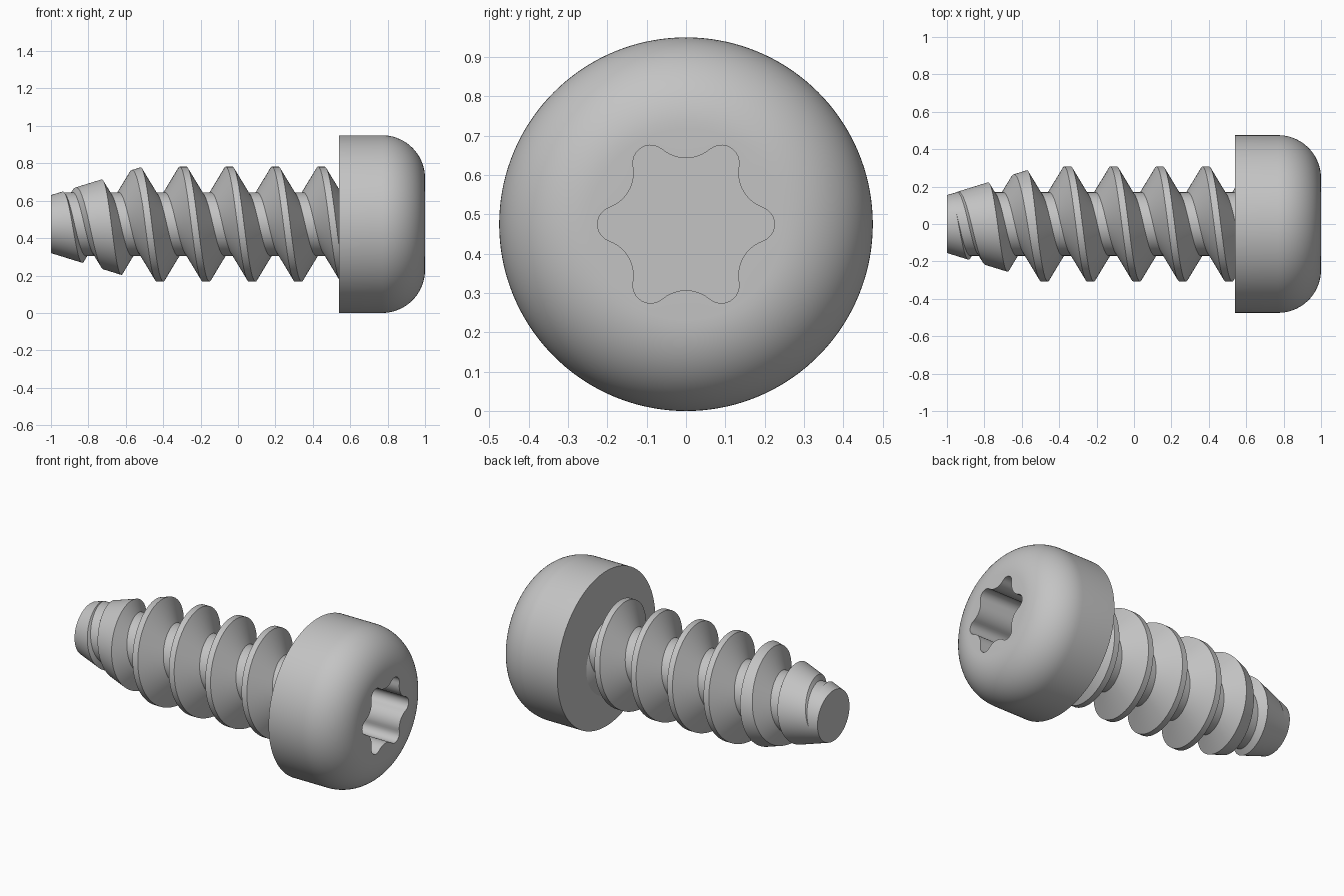
import bpy, bmesh
from math import sin, cos, pi, sqrt, radians

cube = bpy.data.objects.get("Cube")
if cube:
    bpy.data.objects.remove(cube)

steel = bpy.data.materials.new("steel_grey")
steel.use_nodes = True
GREY = (0.55, 0.55, 0.55, 1)
steel.diffuse_color = GREY
steel.node_tree.nodes["Principled BSDF"].inputs["Base Color"].default_value = GREY

SEG = 144
AXIS_Z = 0.475
HEAD_BACK = 0.54
PITCH, ROOT, CREST = 0.2465, 0.17, 0.307
SLOPE = 0.58           # flank run per unit of radius
CREST_HALF = 0.018


def around(x, r, a):
    """Point at radius r and angle a around the screw axis."""
    return (x, r * cos(a), AXIS_Z + r * sin(a))


def skin(bm, rows):
    """Quads between consecutive rows of vertices."""
    for lower, upper in zip(rows, rows[1:]):
        for i in range(len(lower) - 1):
            bm.faces.new((lower[i], lower[i + 1], upper[i + 1], upper[i]))


def finish(bm, name):
    bmesh.ops.recalc_face_normals(bm, faces=bm.faces)
    mesh = bpy.data.meshes.new(name)
    bm.to_mesh(mesh)
    bm.free()
    mesh.materials.append(steel)
    obj = bpy.data.objects.new(name, mesh)
    bpy.context.collection.objects.link(obj)
    bpy.ops.object.select_all(action="DESELECT")
    obj.select_set(True)
    bpy.context.view_layer.objects.active = obj
    bpy.ops.object.shade_smooth_by_angle(angle=radians(25))


# Six-lobed socket outline: rounded lobes joined by tangent hollows
def socket_radius(a):
    p = abs((a + pi / 6) % (pi / 3) - pi / 6)
    if p < radians(12.2):
        c, rad, q, side = 0.18, 0.045, p, 1
    else:
        c, rad, q, side = 0.262, 0.094, pi / 6 - p, -1
    return c * cos(q) + side * sqrt(max(rad ** 2 - (c * sin(q)) ** 2, 0))


# Head: rounded pan with the socket sunk into its face
HEAD_R, FILLET, DEPTH = 0.475, 0.23, 0.27
rings = [(HEAD_BACK, HEAD_R)]
for i in range(19):
    t = i / 18 * pi / 2
    rings.append((1 - FILLET + FILLET * sin(t), HEAD_R - FILLET + FILLET * cos(t)))
rings += [(1, None), (1 - DEPTH, None)]

bm = bmesh.new()
rows = []
for x, r in rings:
    row = []
    for i in range(SEG):
        a = 2 * pi * i / SEG
        row.append(bm.verts.new(around(x, socket_radius(a) if r is None else r, a)))
    rows.append(row + row[:1])
skin(bm, rows)
bm.faces.new(rows[0][:-1])
bm.faces.new(rows[-1][:-1])
finish(bm, "head")


# Threaded shank: helical ridge trimmed by the tapered tip
def taper(x):
    return 0.155 + 0.31 * (x + 1)


def flank_point(centre, side, t):
    """Point on a flank, t = 0 at the root and 1 at the crest."""
    r = ROOT + (CREST - ROOT) * t
    return centre + side * (CREST_HALF + (CREST - r) * SLOPE), r


def ridge(centre):
    points = []
    for side, order in ((-1, (0, 1)), (1, (1, 0))):
        x0, r0 = flank_point(centre, side, 0)
        x1, r1 = flank_point(centre, side, 1)
        # where the flank meets the taper
        gap0, gap1 = taper(x0) - r0, taper(x1) - r1
        t = min(max(gap0 / (gap0 - gap1), 0), 1) if gap1 < 0 else 1
        for end in order:
            x, r = flank_point(centre, side, t * end)
            points.append((x, max(min(r, taper(x)), 0.02)))
    return points


bm = bmesh.new()
columns = []
for i in range(SEG + 1):
    a = 2 * pi * i / SEG
    column = []
    for turn in range(-7, 3):
        for x, r in ridge(0.384 + PITCH * (turn + i / SEG)):
            column.append(bm.verts.new(around(x, r, a)))
    columns.append(column)
skin(bm, columns)
bmesh.ops.remove_doubles(bm, verts=bm.verts, dist=0.00002)

# Trim both ends square and close the tip
for x, direction in ((HEAD_BACK + 0.01, 1), (-1, -1)):
    cut = bmesh.ops.bisect_plane(bm, geom=bm.verts[:] + bm.edges[:] + bm.faces[:],
                                 plane_co=(x, 0, 0), plane_no=(direction, 0, 0),
                                 clear_outer=True)
    edges = [e for e in cut["geom_cut"] if isinstance(e, bmesh.types.BMEdge)]
    bmesh.ops.holes_fill(bm, edges=edges, sides=0)
finish(bm, "threaded_shank")
